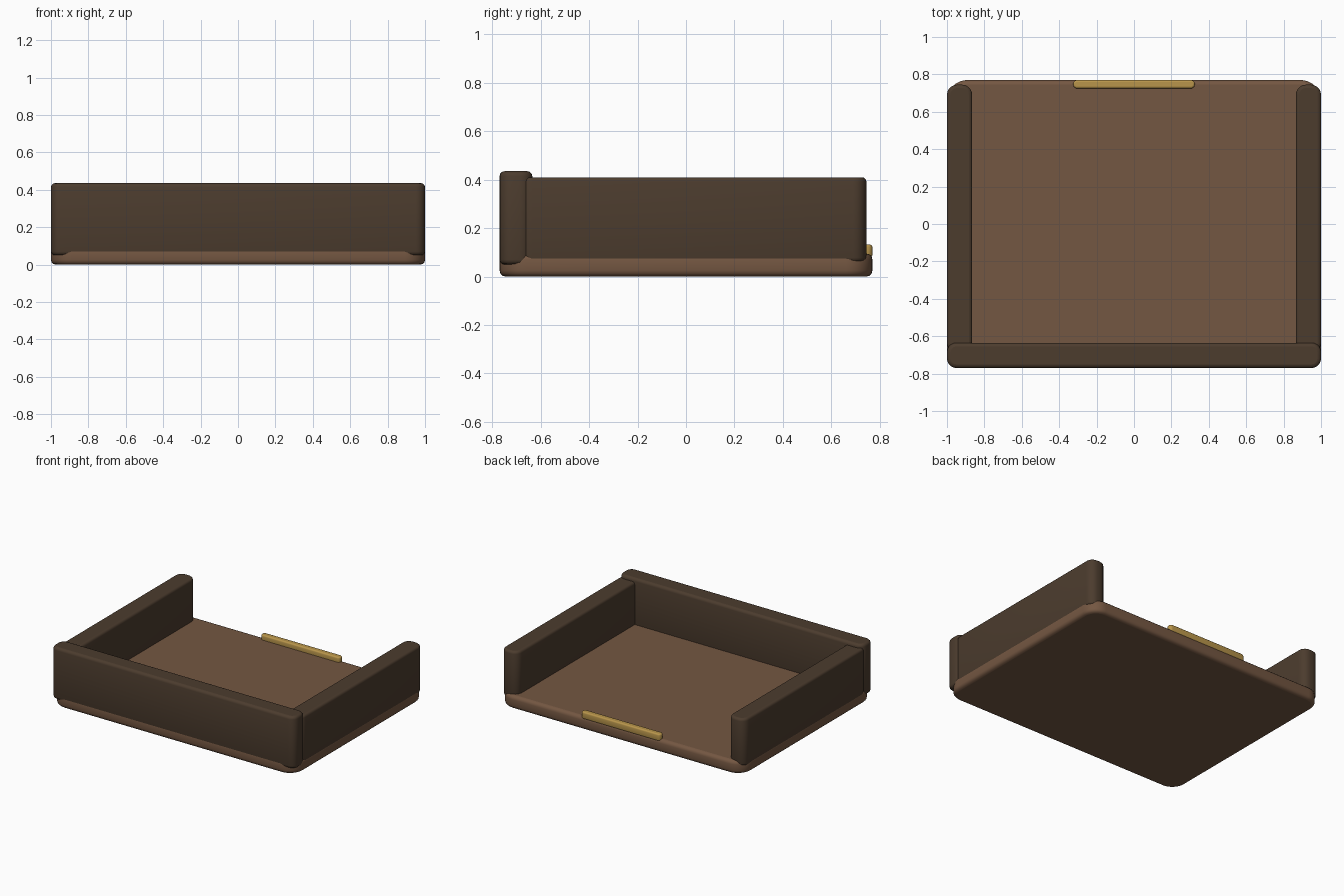
import bpy, bmesh, math

cube = bpy.data.objects.get("Cube")
if cube:
    bpy.data.objects.remove(cube, do_unlink=True)


def material(name, rgb):
    m = bpy.data.materials.new(name)
    m.use_nodes = True
    m.diffuse_color = (*rgb, 1)
    bsdf = next(n for n in m.node_tree.nodes if n.type == 'BSDF_PRINCIPLED')
    bsdf.inputs["Base Color"].default_value = (*rgb, 1)
    bsdf.inputs["Roughness"].default_value = 0.7
    return m


brown = material("warm brown", (0.175, 0.095, 0.054))
dark = material("dark brown", (0.072, 0.045, 0.027))
gold = material("brass", (0.48, 0.30, 0.07))


def outline(x0, x1, y0, y1, radius, steps):
    """Rounded rectangle, counter-clockwise."""
    corners = [(x1 - radius, y1 - radius), (x0 + radius, y1 - radius),
               (x0 + radius, y0 + radius), (x1 - radius, y0 + radius)]
    points = []
    for quarter, (cx, cy) in enumerate(corners):
        for i in range(steps + 1):
            a = (quarter + i / steps) * math.pi / 2
            points.append((cx + radius * math.cos(a), cy + radius * math.sin(a)))
    return points


def slab(name, x, y, z, radius, bevel, mat, steps=5, segs=3):
    """Rounded slab with soft rims and crisp flat caps."""
    bm = bmesh.new()
    low, high = [], []
    for i in range(segs + 1):
        a = i / segs * math.pi / 2
        inset, drop = bevel * (1 - math.sin(a)), bevel * (1 - math.cos(a))
        low.append((inset, z[0] + bevel - bevel * math.cos(a)))
        high.append((bevel * (1 - math.cos(a)), z[1] - bevel + bevel * math.sin(a)))
    rings = []
    for inset, height in low + high:
        pts = outline(x[0] + inset, x[1] - inset, y[0] + inset, y[1] - inset,
                      radius - inset, steps)
        rings.append([bm.verts.new((px, py, height)) for px, py in pts])
    count = len(rings[0])
    for a, b in zip(rings, rings[1:]):
        for i in range(count):
            j = (i + 1) % count
            bm.faces.new((a[i], a[j], b[j], b[i]))
    caps = [bm.faces.new(rings[-1]), bm.faces.new(rings[0][::-1])]
    for f in bm.faces:
        f.smooth = True
    for cap in caps:
        for e in cap.edges:
            e.smooth = False
    mesh = bpy.data.meshes.new(name)
    bm.to_mesh(mesh)
    bm.free()
    mesh.materials.append(mat)
    obj = bpy.data.objects.new(name, mesh)
    bpy.context.collection.objects.link(obj)
    return obj


# Tray floor
slab("tray_base", (-1, 1), (-0.77, 0.77), (0, 0.095), 0.11, 0.025, brown, steps=8)

# Tall front wall and the two lower side walls
slab("front_wall", (-1, 1), (-0.77, -0.635), (0.05, 0.435), 0.05, 0.02, dark)
for side, name in ((1, "left_wall"), (-1, "right_wall")):
    x = sorted((side * 0.865, side))
    slab(name, x, (-0.69, 0.745), (0.06, 0.41), 0.055, 0.018, dark)

# Brass lip on the open back edge
slab("back_handle", (-0.325, 0.325), (0.725, 0.77), (0.08, 0.132), 0.021, 0.01, gold)
